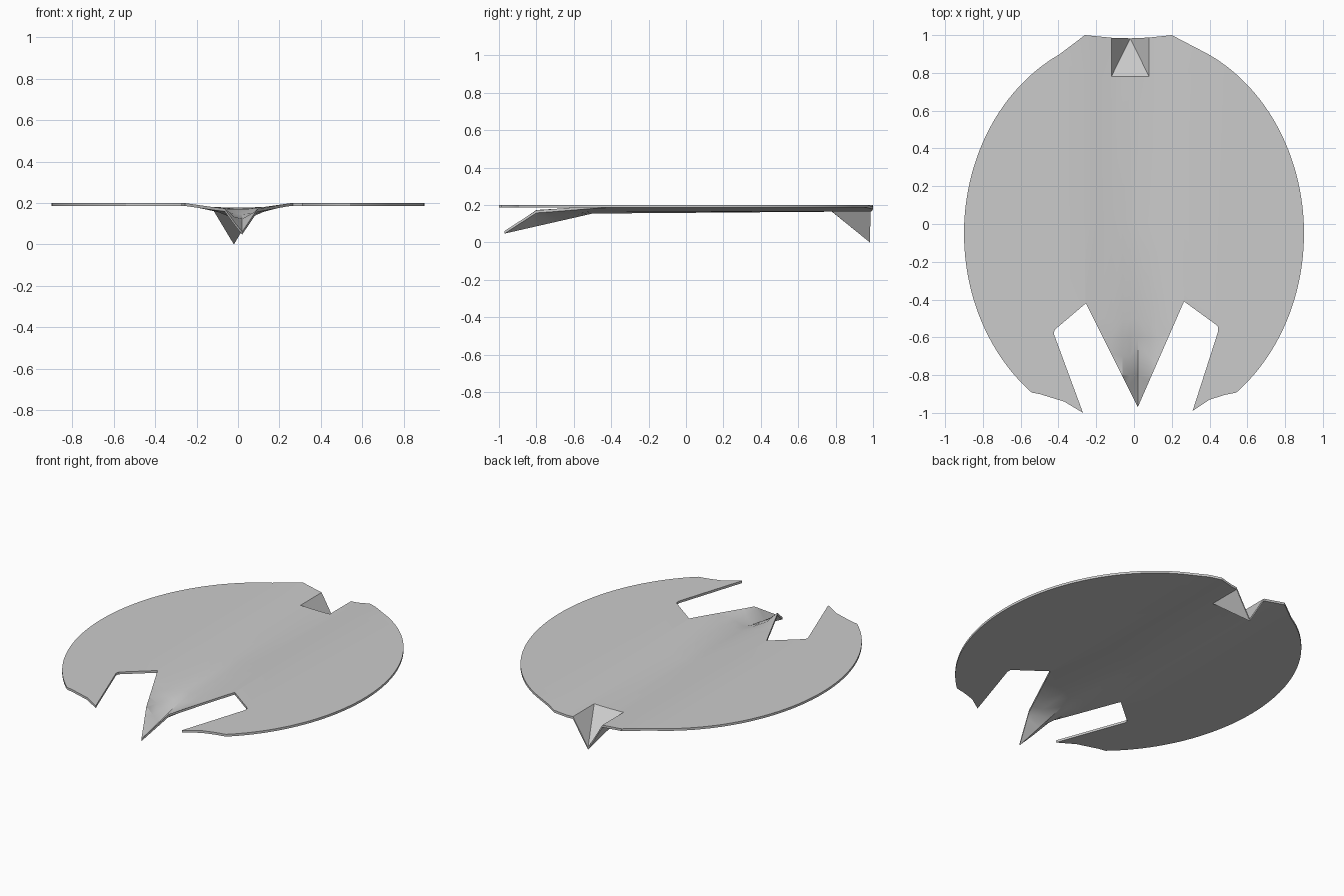
import bpy, bmesh
from math import cos, sin, radians
from mathutils import Vector

if "Cube" in bpy.data.objects:
    bpy.data.objects.remove(bpy.data.objects["Cube"])

TOP, THICK = 0.2, 0.014
KEEL_X, FOLD_X = 0.02, -0.02


def lerp_table(v, table):
    for (a, za), (b, zb) in zip(table, table[1:]):
        if v <= b:
            return za + (zb - za) * (v - a) / (b - a)
    return table[-1][1]


def height(x, y):
    """Height of the upper skin: flat wings, central valley, beak, tail spike."""
    z_mid = 0.166 + 0.012 * max(0, min(1, (y + 0.5) / 1.28))
    z = lerp_table(abs(x), [(0, z_mid), (0.12, 0.18), (0.26, TOP)])
    if y < -0.5 and abs(x) < 0.26:                      # drooping beak
        keel = 0.107 * (-0.5 - y) / 0.47
        edge = 0.107 * max(0, -0.8 - y) / 0.17
        width = 0.26 * (y + 0.97) / 0.55 + 1e-4
        k = max(0, 1 - abs(x - KEEL_X) / width)
        z -= edge + (keel - edge) * k
    if y > 0.78:                                        # pressed-down tail spike
        u = 1 - abs(x - FOLD_X) / 0.1
        v = (y - 0.78) / 0.203
        f = max(0, min(u, v))
        z += (THICK - z) * f
    return max(z, THICK)


# Plan outline, anticlockwise from the front notch on the right
outline = [(KEEL_X, -0.97), (0.265, -0.41), (0.43, -0.53), (0.445, -0.545), (0.445, -0.57),
           (0.31, -0.99), (0.40, -0.93), (0.48, -0.905)]
arc = []
for i in range(49):
    t = radians(-53 + 117 * i / 48)
    arc.append((0.9 * cos(t), -0.05 + 1.055 * sin(t)))
outline += arc
outline += [(0.2, 1.0), (0.08, 0.987), (FOLD_X, 0.983), (-0.12, 0.986), (-0.26, 1.0)]
outline += [(-x, y) for x, y in reversed(arc)]
outline += [(-0.50, -0.90), (-0.37, -0.94), (-0.27, -1.0),
            (-0.425, -0.58), (-0.42, -0.56), (-0.255, -0.42)]

bm = bmesh.new()
bm.faces.new([bm.verts.new((x, y, 0)) for x, y in outline])


def cut(point, direction, keep=lambda c: True):
    """Cut the faces whose centre passes the test along a line in plan."""
    faces = [f for f in bm.faces if keep(f.calc_center_median())]
    geom = set(faces)
    for f in faces:
        geom.update(f.edges)
        geom.update(f.verts)
    normal = Vector((-direction[1], direction[0], 0)).normalized()
    bmesh.ops.bisect_plane(bm, geom=list(geom), dist=1e-5,
                           plane_co=(*point, 0), plane_no=normal)


# Fold lines along the body, then across the middle strip only
for x in (-0.26, 0.26):
    cut((x, 0), (0, 1))
middle = lambda c: abs(c.x) < 0.26
for x in (-0.19, -0.12, -0.06, FOLD_X, KEEL_X, 0.08, 0.12, 0.19):
    cut((x, 0), (0, 1), middle)
for y in (-0.9, -0.85, -0.8, -0.7, -0.6, -0.5, 0, 0.78):
    cut((0, y), (1, 0), middle)
tail = lambda c: c.y > 0.78 and -0.12 < c.x < 0.08
for side in (-1, 1):
    cut((FOLD_X + 0.1 * side, 0.78), (-0.1 * side, 0.203), tail)

# Shape the skin and give it thickness
for v in bm.verts:
    v.co.z = height(v.co.x, v.co.y)
bmesh.ops.triangulate(bm, faces=[f for f in bm.faces if abs(f.calc_center_median().x) < 0.27])
result = bmesh.ops.extrude_face_region(bm, geom=list(bm.faces), use_keep_orig=True)
for v in result["geom"]:
    if isinstance(v, bmesh.types.BMVert):
        v.co.z -= THICK
bmesh.ops.recalc_face_normals(bm, faces=list(bm.faces))

mesh = bpy.data.meshes.new("hull_plate")
bm.to_mesh(mesh)
bm.free()
hull = bpy.data.objects.new("hull_plate", mesh)
bpy.context.collection.objects.link(hull)
bpy.context.view_layer.objects.active = hull
hull.select_set(True)
bpy.ops.object.shade_smooth_by_angle(angle=radians(25))
